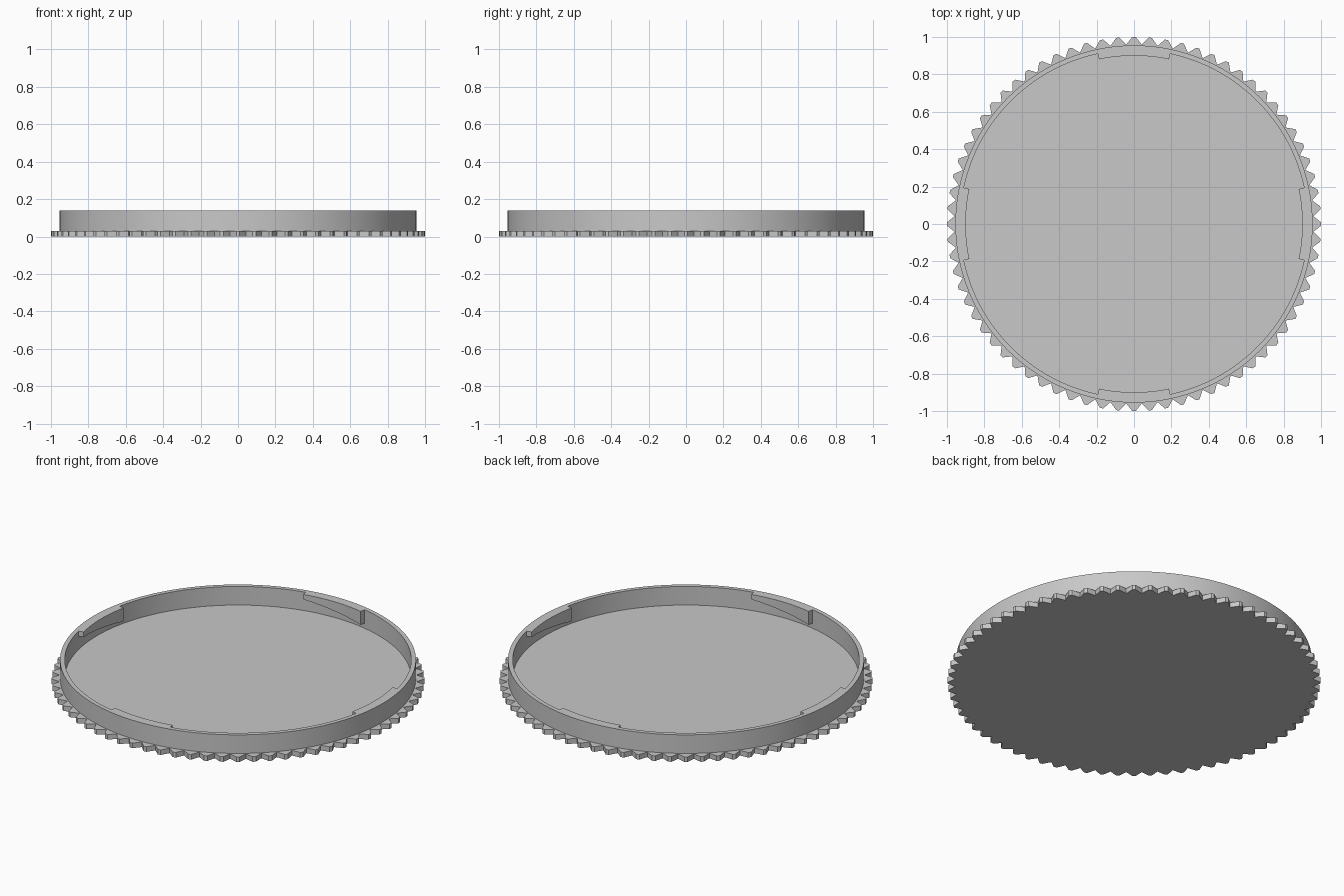
import bpy, bmesh
from math import sin, cos, pi, radians

cube = bpy.data.objects.get("Cube")
if cube:
    bpy.data.objects.remove(cube, do_unlink=True)

TEETH = 72
SEGMENTS = 144
FLOOR, TOP = 0.03, 0.14          # plate thickness, rim height
OUTER, INNER, LUG = 0.955, 0.93, 0.90

grey = bpy.data.materials.new("plain grey")
grey.use_nodes = True
grey.diffuse_color = (0.58, 0.58, 0.58, 1)
grey.node_tree.nodes["Principled BSDF"].inputs["Base Color"].default_value = grey.diffuse_color


def polar(r, a, z):
    return (r * cos(a), r * sin(a), z)


def finish(bm, name):
    bmesh.ops.recalc_face_normals(bm, faces=bm.faces)
    mesh = bpy.data.meshes.new(name)
    bm.to_mesh(mesh)
    bm.free()
    mesh.materials.append(grey)
    obj = bpy.data.objects.new(name, mesh)
    bpy.context.collection.objects.link(obj)
    bpy.ops.object.select_all(action='DESELECT')
    obj.select_set(True)
    bpy.context.view_layer.objects.active = obj
    bpy.ops.object.shade_smooth_by_angle(angle=radians(25))
    return obj


def sweep(name, sections, closed):
    """Join a row of matching cross-sections into a solid."""
    bm = bmesh.new()
    rows = [[bm.verts.new(p) for p in s] for s in sections]
    pairs = list(zip(rows, rows[1:]))
    if closed:
        pairs.append((rows[-1], rows[0]))
    else:
        bm.faces.new(rows[0])
        bm.faces.new(rows[-1])
    for a, b in pairs:
        for i in range(len(a)):
            j = (i + 1) % len(a)
            bm.faces.new((a[i], a[j], b[j], b[i]))
    return finish(bm, name)


def box_section(a, r0, r1, z0, z1):
    return [polar(r0, a, z0), polar(r1, a, z0), polar(r1, a, z1), polar(r0, a, z1)]


# Toothed base plate
bm = bmesh.new()
pitch = 2 * pi / TEETH
outline = []
for i in range(TEETH):
    a = i * pitch
    outline += [polar(1.0, a - 0.1 * pitch, 0), polar(1.0, a + 0.1 * pitch, 0),
                polar(0.96, a + 0.5 * pitch, 0)]
base = bm.faces.new([bm.verts.new(p) for p in outline])
extruded = bmesh.ops.extrude_face_region(bm, geom=[base], use_keep_orig=True)
for v in extruded["geom"]:
    if isinstance(v, bmesh.types.BMVert):
        v.co.z = FLOOR
finish(bm, "toothed_base")

# Raised rim
sweep("rim_wall", [box_section(2 * pi * i / SEGMENTS, INNER, OUTER, FLOOR - 0.01, TOP)
                   for i in range(SEGMENTS)], True)

# Four locking lugs, each a ramp that deepens clockwise
STEPS = 12
for n, side in enumerate(("left", "back", "right", "front")):
    sections = []
    for i in range(STEPS + 1):
        t = i / STEPS
        a = n * pi / 2 + radians(12 - 24 * t)
        sections.append(box_section(a, LUG, INNER + 0.002, TOP - 0.03 - 0.05 * t, TOP))
    sweep("locking_lug_" + side, sections, False)
